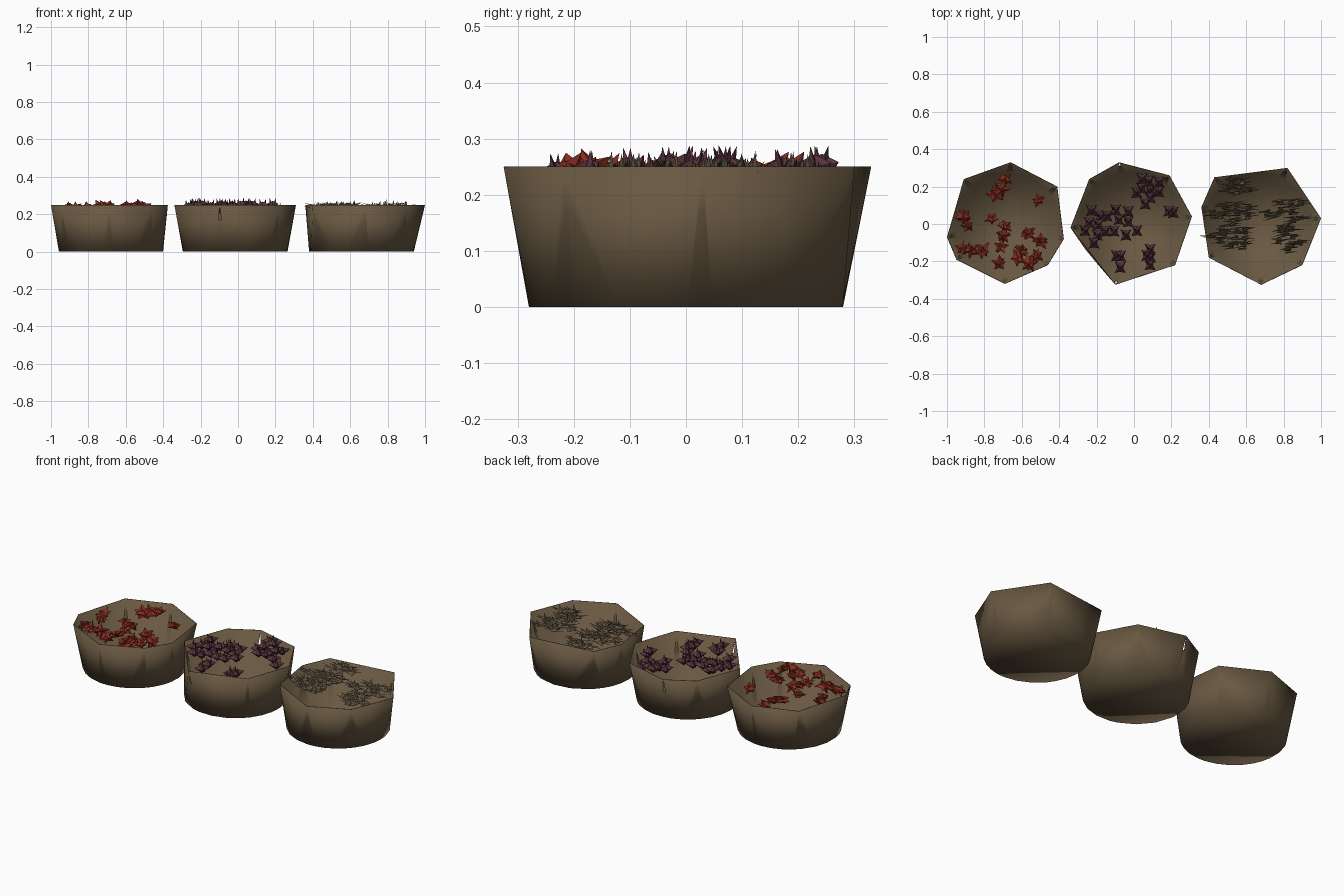
import bpy, bmesh, math, random
from mathutils import Vector, Matrix

random.seed(4)
cube = bpy.data.objects.get("Cube")
if cube:
    bpy.data.objects.remove(cube)

RIM_Z, SLIT_Z, BASE_R = 0.25, 0.17, 0.28


def material(name, colour):
    mat = bpy.data.materials.new(name)
    mat.use_nodes = True
    mat.diffuse_color = (*colour, 1)
    bsdf = mat.node_tree.nodes["Principled BSDF"]
    bsdf.inputs["Base Color"].default_value = (*colour, 1)
    bsdf.inputs["Roughness"].default_value = 0.8
    return mat


brown = material("bowl brown", (0.14, 0.098, 0.054))
red = material("leaf red", (0.27, 0.028, 0.015))
purple = material("flower purple", (0.1, 0.034, 0.048))
straw = material("dry straw", (0.13, 0.1, 0.06))


def finish(bm, name, mat, smooth=None):
    bmesh.ops.recalc_face_normals(bm, faces=bm.faces)
    mesh = bpy.data.meshes.new(name)
    bm.to_mesh(mesh)
    bm.free()
    obj = bpy.data.objects.new(name, mesh)
    bpy.context.collection.objects.link(obj)
    mesh.materials.append(mat)
    if smooth:
        bpy.ops.object.select_all(action='DESELECT')
        obj.select_set(True)
        bpy.context.view_layer.objects.active = obj
        bpy.ops.object.shade_smooth_by_angle(angle=math.radians(smooth))
    return obj


def bowl(name, centre_x, rim, slits=()):
    """Open bowl: uneven rim lofted to a round base; listed corners are slit."""
    centre = Vector((centre_x, 0, 0))
    rim = [Vector((x, y, RIM_Z)) for x, y in rim]
    angles = [math.atan2(p.y, p.x - centre_x) for p in rim]
    count = len(rim)
    sink = 1 - SLIT_Z / RIM_Z

    def on_base(a):
        return centre + Vector((math.cos(a), math.sin(a), 0)) * BASE_R

    bm = bmesh.new()
    tops = [bm.verts.new(p) for p in rim]
    arcs, mids, starts, ends = [], [], [], []
    for i in range(count):
        j = (i + 1) % count
        span = (angles[i] - angles[j]) % math.tau
        start, step = angles[i] - 0.08, (span - 0.16) / 3
        arc = [bm.verts.new(on_base(start - step * k)) for k in range(4)]
        arcs.append(arc)
        mids.append(bm.verts.new((rim[i] + rim[j]) / 2))
        starts.append(bm.verts.new(rim[i].lerp(arc[0].co, sink)))
        ends.append(bm.verts.new(rim[j].lerp(arc[3].co, sink)))
    for i in range(count):
        a, b, m, p = tops[i], tops[(i + 1) % count], mids[i], arcs[i]
        for face in ((a, starts[i], p[0], p[1]), (a, p[1], m), (m, p[1], p[2]),
                     (m, p[2], b), (b, p[2], p[3], ends[i]),
                     (ends[i - 1], arcs[i - 1][3], p[0], starts[i])):
            bm.faces.new(face)
        if i not in slits:
            bm.faces.new((a, ends[i - 1], starts[i]))
    bm.faces.new([v for arc in arcs for v in arc])
    shell = finish(bm, name, brown, 95)
    wall = shell.modifiers.new("wall", 'SOLIDIFY')
    wall.thickness, wall.offset = 0.003, -1


def star(bm, ring, top, bottom, matrix):
    """Ring of points joined to an upper and a lower tip."""
    verts = [bm.verts.new(matrix @ Vector(p)) for p in ring]
    tips = [bm.verts.new(matrix @ Vector((0, 0, z))) for z in (top, bottom)]
    for i, v in enumerate(verts):
        for tip in tips:
            bm.faces.new((verts[i - 1], v, tip))


def spike(bm, base, tip, radius):
    """Thin three-sided blade."""
    base, tip = Vector(base), Vector(tip)
    turn = (tip - base).to_track_quat('Z', 'Y')
    matrix = Matrix.Translation((base + tip) / 2) @ turn.to_matrix().to_4x4()
    bmesh.ops.create_cone(bm, segments=3, radius1=radius, radius2=0,
                          depth=(tip - base).length, matrix=matrix)


def scatter(patches):
    """Spread points evenly but loosely inside oval patches."""
    for cx, cy, rx, ry, count in patches:
        for i in range(count):
            r, a = math.sqrt((i + 0.5) / count), i * 2.4 + random.random() * 0.5
            yield cx + rx * r * math.cos(a), cy + ry * r * math.sin(a)


# Bowls, rim corners clockwise
bowl("leaf_bowl", -0.68, [(-.66, .33), (-.41, .2), (-.375, -.08), (-.46, -.22),
                          (-.69, -.32), (-.95, -.19), (-1, -.07), (-.91, .24)])
bowl("flower_bowl", -0.015, [(-.08, .33), (.19, .26), (.31, .04), (.22, -.22),
                             (-.1, -.325), (-.34, -.02), (-.24, .24)], (0, 4))
bowl("straw_bowl", 0.66, [(.43, .25), (.82, .3), (1, .03), (.9, -.22),
                          (.68, -.325), (.4, -.18), (.36, .09)])

# Red leaves: crossed pairs of pointed stars, one lying and one upright
bm = bmesh.new()
leaves = [(-.69, .24), (-.71, .19), (-.74, .16), (-.51, .13), (-.91, .04),
          (-.89, -.01), (-.76, .03), (-.69, -.01), (-.92, -.13), (-.87, -.14),
          (-.81, -.14), (-.71, -.12), (-.7, -.06), (-.57, -.05), (-.5, -.09),
          (-.6, -.14), (-.72, -.21), (-.62, -.18), (-.56, -.21), (-.52, -.17)]
for x, y in leaves:
    size = random.uniform(0.04, 0.054)
    place = Matrix.Translation((x, y, random.uniform(0.23, 0.245)))
    for tilt in (random.uniform(-.4, .4), random.uniform(.7, 1.3)):
        ring = []
        for k in range(10):
            r = size * (random.uniform(0.7, 1.1) if k % 2 else 0.5)
            a = k * math.tau / 10
            ring.append((r * math.cos(a), r * math.sin(a), 0))
        star(bm, ring, 0.02, -0.02, place
             @ Matrix.Rotation(random.uniform(0, 6), 4, 'Z')
             @ Matrix.Rotation(tilt, 4, 'X'))
finish(bm, "red_leaves", red)

# Purple flowers: hourglass stars with upright petals
bm = bmesh.new()
w, h = 0.03, 0.03
hourglass = [(w, h, .01), (0, h * .8, 0), (-w, h, .01), (-w / 2, 0, 0),
             (-w, -h, .01), (0, -h * .8, 0), (w, -h, .01), (w / 2, 0, 0)]
for x, y in scatter([(.07, .18, .08, .08, 9), (.2, .06, .02, .02, 2),
                     (-.21, -.01, .08, .1, 9), (-.05, 0, .08, .1, 7),
                     (-.08, -.18, .02, .06, 3), (.08, -.18, .02, .05, 4)]):
    z = random.uniform(0.215, 0.25)
    star(bm, hourglass, 0.025, -0.025, Matrix.Translation((x, y, z)))
    for sx in (-1, 1):
        spike(bm, (x + sx * .006, y, z - .01),
              (x + sx * .016, y + random.uniform(-.02, .02), z + .04), 0.014)
finish(bm, "purple_flowers", purple)

# Dry straw: tufts of thin blades lying mostly sideways
bm = bmesh.new()
for x, y in scatter([(.55, .2, .08, .04, 7), (.53, .06, .11, .06, 10),
                     (.52, -.07, .11, .06, 11), (.82, .06, .11, .08, 10),
                     (.83, -.07, .08, .07, 8)]):
    for k in range(6):
        side = 1 if k % 2 else -1
        reach = random.uniform(0.035, 0.07)
        y0 = y + random.uniform(-.018, .018)
        spike(bm, (x - side * .015, y0, random.uniform(.225, .24)),
              (x + side * reach, y0 + side * reach * random.uniform(-.1, .4),
               random.uniform(0.235, 0.265)), 0.006)
    spike(bm, (x, y, .225), (x + .01, y + .005, random.uniform(.255, .28)), 0.012)
finish(bm, "dry_straw", straw)
